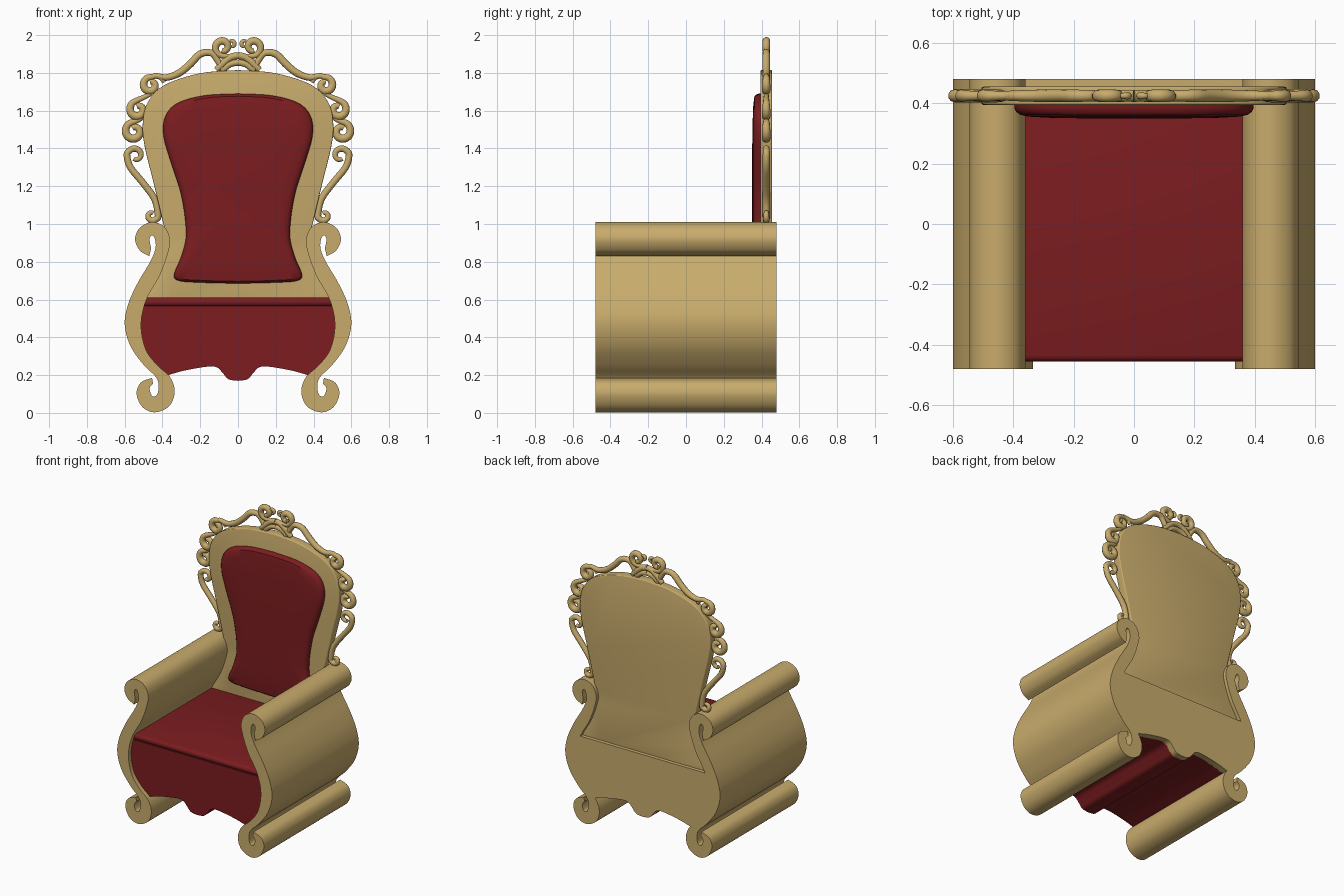
import bpy, bmesh
from math import cos, sin, radians
from mathutils import Vector

if "Cube" in bpy.data.objects:
    bpy.data.objects.remove(bpy.data.objects["Cube"])


def material(name, col):
    m = bpy.data.materials.new(name)
    m.diffuse_color = (*col, 1)
    m.use_nodes = True
    m.node_tree.nodes["Principled BSDF"].inputs["Base Color"].default_value = m.diffuse_color
    return m


GOLD = material("gold", (0.58, 0.41, 0.15))
RED = material("red_fabric", (0.2, 0.012, 0.014))


def smooth(pts, n=6, closed=False):
    """Catmull-Rom curve through 2D points."""
    out, k = [], len(pts)
    for i in range(k if closed else k - 1):
        idx = [i - 1, i, i + 1, i + 2]
        idx = [j % k if closed else min(max(j, 0), k - 1) for j in idx]
        a, b, c, d = (Vector(pts[j]) for j in idx)
        for s in range(n):
            t = s / n
            out.append(0.5 * (2 * b + (c - a) * t + (2 * a - 5 * b + 4 * c - d) * t * t
                              + (3 * b - a - 3 * c + d) * t ** 3))
    if not closed:
        out.append(Vector(pts[-1]))
    return out


def mirrored(half):
    """Close a right half outline that runs from bottom centre to top centre."""
    return list(half) + [Vector((-p[0], p[1])) for p in reversed(half) if abs(p[0]) > 1e-4]


def finish(name, bm, mat, bevel=0, segments=3):
    bmesh.ops.recalc_face_normals(bm, faces=bm.faces)
    me = bpy.data.meshes.new(name)
    bm.to_mesh(me)
    bm.free()
    ob = bpy.data.objects.new(name, me)
    bpy.context.collection.objects.link(ob)
    me.materials.append(mat)
    bpy.ops.object.select_all(action='DESELECT')
    ob.select_set(True)
    bpy.context.view_layer.objects.active = ob
    if bevel:
        m = ob.modifiers.new("bevel", 'BEVEL')
        m.width, m.segments, m.limit_method, m.angle_limit = bevel, segments, 'ANGLE', radians(50)
        bpy.ops.object.modifier_apply(modifier=m.name)
    bpy.ops.object.shade_smooth_by_angle(angle=radians(35))
    return ob


def prism(name, outline, y0, y1, mat, bevel=0, segments=3):
    bm = bmesh.new()
    f = bm.faces.new([bm.verts.new((p[0], y0, p[1])) for p in outline])
    r = bmesh.ops.extrude_face_region(bm, geom=[f])
    bmesh.ops.translate(bm, vec=(0, y1 - y0, 0),
                        verts=[v for v in r["geom"] if isinstance(v, bmesh.types.BMVert)])
    return finish(name, bm, mat, bevel, segments)


# Scrolled side panels: S-shaped arm profile swept front to back
inner = [(.47, .83), (.52, .86), (.545, .92), (.52, .98), (.455, 1.01), (.39, .985), (.36, .92),
         (.37, .85), (.413, .73), (.485, .6), (.513, .47), (.49, .34), (.43, .255), (.36, .19),
         (.335, .11), (.365, .035), (.44, .003), (.505, .03), (.537, .1), (.515, .16), (.455, .185)]
outer = [(.45, .155), (.468, .13), (.455, .09), (.43, .095), (.42, .14), (.435, .19), (.5, .255),
         (.57, .355), (.6, .47), (.58, .58), (.53, .69), (.465, .8), (.437, .87), (.44, .92),
         (.455, .94), (.468, .92), (.46, .87)]
arm = smooth(inner, 6) + smooth(outer, 6)
for side, label in ((1, "right"), (-1, "left")):
    prism(label + "_arm_panel", [(side * p[0], p[1]) for p in arm], -.48, .48, GOLD)

# Seat base with shaped apron, and the matching gold rear block
apron = smooth([(0, .17), (.05, .178), (.08, .21), (.11, .24), (.16, .245), (.28, .225), (.37, .2)], 5)
sides = smooth([(.44, .25), (.5, .34), (.525, .47), (.505, .565)], 4)
base = mirrored(apron + sides)
prism("seat_base", base, -.45, .44, RED)
prism("rear_block", mirrored(apron + sides + [Vector((.49, .605))]), .435, .48, GOLD)

# Seat cushion slab
prism("seat_cushion", mirrored([(.508, .565), (.5, .61)]), -.455, .42, RED, .02)

# Backrest frame
back = smooth([(0, .58), (.49, .58), (.46, .66), (.40, .78), (.37, .9), (.395, 1), (.45, 1.23),
               (.492, 1.4), (.505, 1.52), (.48, 1.64), (.39, 1.735), (.2, 1.798), (0, 1.815)], 6)
prism("back_frame", mirrored(back), .395, .455, GOLD, .018)

# Padded back cushion, domed from shrinking rings
pad = smooth([(0, .685), (.2, .69), (.315, .7), (.338, .735), (.3, .83), (.275, .95), (.3, 1.15),
              (.36, 1.34), (.395, 1.47), (.385, 1.57), (.32, 1.64), (.18, 1.68), (0, 1.69)], 5)
pad = mirrored(pad)
bm = bmesh.new()
rings = []
for s, y in ((1, .41), (1, .385), (.985, .372), (.95, .362), (.88, .356), (.7, .352), (.4, .35)):
    rings.append([bm.verts.new((p[0] * s, y, 1.15 + (p[1] - 1.15) * (s + 1) / 2 if s > .9
                                else 1.15 + (p[1] - 1.15) * s)) for p in pad])
for a, b in zip(rings, rings[1:]):
    for i in range(len(a)):
        j = (i + 1) % len(a)
        bm.faces.new((a[i], a[j], b[j], b[i]))
bm.faces.new(rings[0])
bm.faces.new(rings[-1])
finish("back_cushion", bm, RED)


# Carved scrollwork: tapered tubes mirrored left and right
def curl(cx, cz, r, a0, a1, end=.4):
    n = max(4, int(abs(a1 - a0) / 30))
    out = []
    for i in range(n + 1):
        t = i / n
        a, q = radians(a0 + (a1 - a0) * t), r * (1 + (end - 1) * t)
        out.append((cx + q * cos(a), cz + q * sin(a)))
    return out


def scroll(name, path, thick, taper=(.5, .7)):
    cu = bpy.data.curves.new(name, 'CURVE')
    cu.dimensions, cu.bevel_depth, cu.bevel_resolution = '3D', thick, 3
    cu.use_fill_caps = True
    pts = smooth(path, 3)
    for side in (1, -1):
        sp = cu.splines.new('POLY')
        sp.points.add(len(pts) - 1)
        for i, (q, p) in enumerate(zip(sp.points, pts)):
            t = i / (len(pts) - 1)
            q.co = (side * p.x, .425, p.y, 1)
            ends = taper[0] * (1 - t) + taper[1] * t
            q.radius = ends + (1 - ends) * sin(t * 3.1416)
    cu.materials.append(GOLD)
    ob = bpy.data.objects.new(name, cu)
    bpy.context.collection.objects.link(ob)
    bpy.ops.object.select_all(action='DESELECT')
    ob.select_set(True)
    bpy.context.view_layer.objects.active = ob
    bpy.ops.object.convert(target='MESH')
    bpy.ops.object.shade_smooth_by_angle(angle=radians(50))


scroll("lower_side_scroll", curl(.455, 1.045, .032, 180, 480)[::-1]
       + [(.44, 1.13), (.505, 1.22), (.57, 1.3)] + curl(.543, 1.362, .045, 0, 300), .019, (.6, .6))
scroll("middle_side_scroll", [(.49, 1.575), (.52, 1.555)] + curl(.55, 1.49, .052, 90, -300), .023)
scroll("upper_side_scroll", [(.46, 1.69), (.5, 1.67)] + curl(.53, 1.605, .047, 70, -290), .023)
scroll("shoulder_scroll", [(.39, 1.75), (.42, 1.785)] + curl(.463, 1.735, .044, 100, -280), .022)
scroll("crest_sweep", [(.48, 1.765), (.44, 1.785), (.38, 1.775), (.31, 1.8), (.25, 1.85), (.2, 1.9),
                       (.14, 1.905), (.105, 1.86), (.08, 1.815)], .021)
scroll("crest_curl", [(.012, 1.9), (.045, 1.888)] + curl(.08, 1.936, .046, 270, 650), .021)
scroll("crest_finial_curl", curl(.035, 1.955, .018, 270, 60, .8), .012)
scroll("crest_arch", [(.115, 1.815), (.08, 1.85), (.04, 1.882), (0, 1.892)], .02, (.8, 1))
scroll("crest_inner_arch", [(.085, 1.81), (.045, 1.845), (0, 1.855)], .018, (.8, 1))
